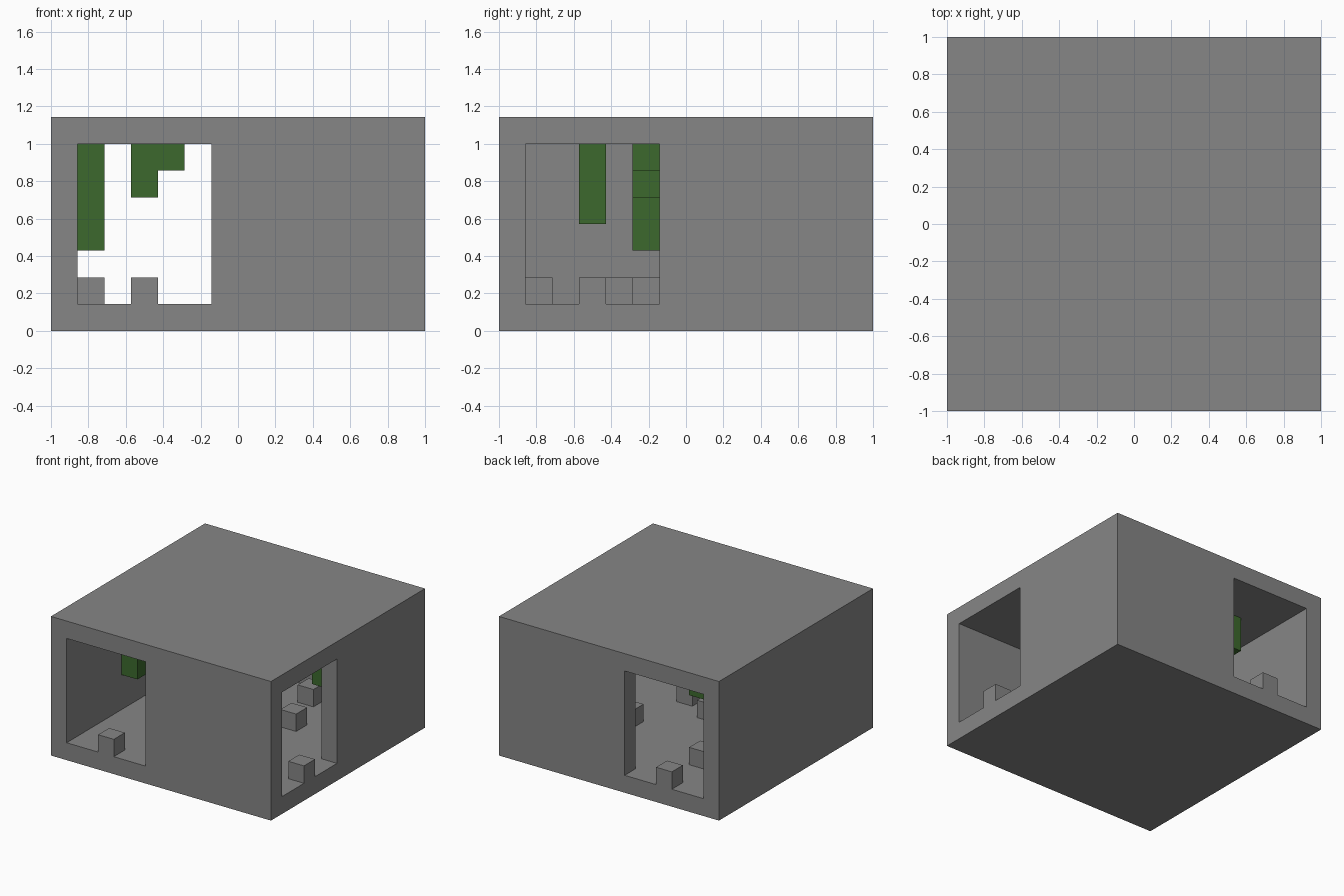
import bpy
from mathutils import Vector

CELL = 1 / 7      # the room is a grid of 14 x 14 x 8 cells
WIDE, HIGH = 14, 8

if "Cube" in bpy.data.objects:
    bpy.data.objects.remove(bpy.data.objects["Cube"], do_unlink=True)


def make_material(name, rgb):
    mat = bpy.data.materials.new(name)
    mat.use_nodes = True
    mat.diffuse_color = (*rgb, 1)
    mat.node_tree.nodes["Principled BSDF"].inputs["Base Color"].default_value = (*rgb, 1)
    return mat


stone = make_material("grey stone", (0.24, 0.24, 0.24))
leaf = make_material("leaf green", (0.045, 0.141, 0.026))


def box(name, low, high, mat):
    """Box between two grid corners given in cells."""
    low, high = Vector(low), Vector(high)
    centre = (low + high) / 2 - Vector((WIDE / 2, WIDE / 2, 0))
    bpy.ops.mesh.primitive_cube_add(size=1, location=centre * CELL)
    obj = bpy.context.object
    obj.name = name
    obj.scale = (high - low) * CELL
    bpy.ops.object.transform_apply(location=False, rotation=False, scale=True)
    obj.data.materials.append(mat)
    return obj


# Hollow room with one-cell walls and three doorways
room = box("room_shell", (0, 0, 0), (WIDE, WIDE, HIGH), stone)
cutters = [
    box("cavity_cutter", (1, 1, 1), (13, 13, 7), stone),
    box("front_back_door_cutter", (1, -1, 1), (6, 15, 7), stone),
    box("side_door_cutter", (7, 1, 1), (15, 6, 7), stone),
]
for cutter in cutters:
    mod = room.modifiers.new("cut", "BOOLEAN")
    mod.operation = "DIFFERENCE"
    mod.solver = "EXACT"
    mod.object = cutter
    bpy.ops.object.select_all(action="DESELECT")
    room.select_set(True)
    bpy.context.view_layer.objects.active = room
    bpy.ops.object.modifier_apply(modifier=mod.name)
    bpy.data.objects.remove(cutter, do_unlink=True)

# Single stones on the floor, three of them in the doorways
floor_stones = [(3, 0), (3, 13), (13, 3), (3, 10), (9, 8), (8, 11),
                (8, 4), (9, 1), (6, 5), (1, 8)]
for x, y in floor_stones:
    box("floor_stone", (x, y, 1), (x + 1, y + 1, 2), stone)

# Vines hanging from the ceiling: column and length
vines = [(1, 5, 4), (3, 5, 2), (4, 5, 1), (3, 10, 2), (8, 3, 3), (11, 8, 3)]
for x, y, length in vines:
    box("hanging_vine", (x, y, 7 - length), (x + 1, y + 1, 7), leaf)
